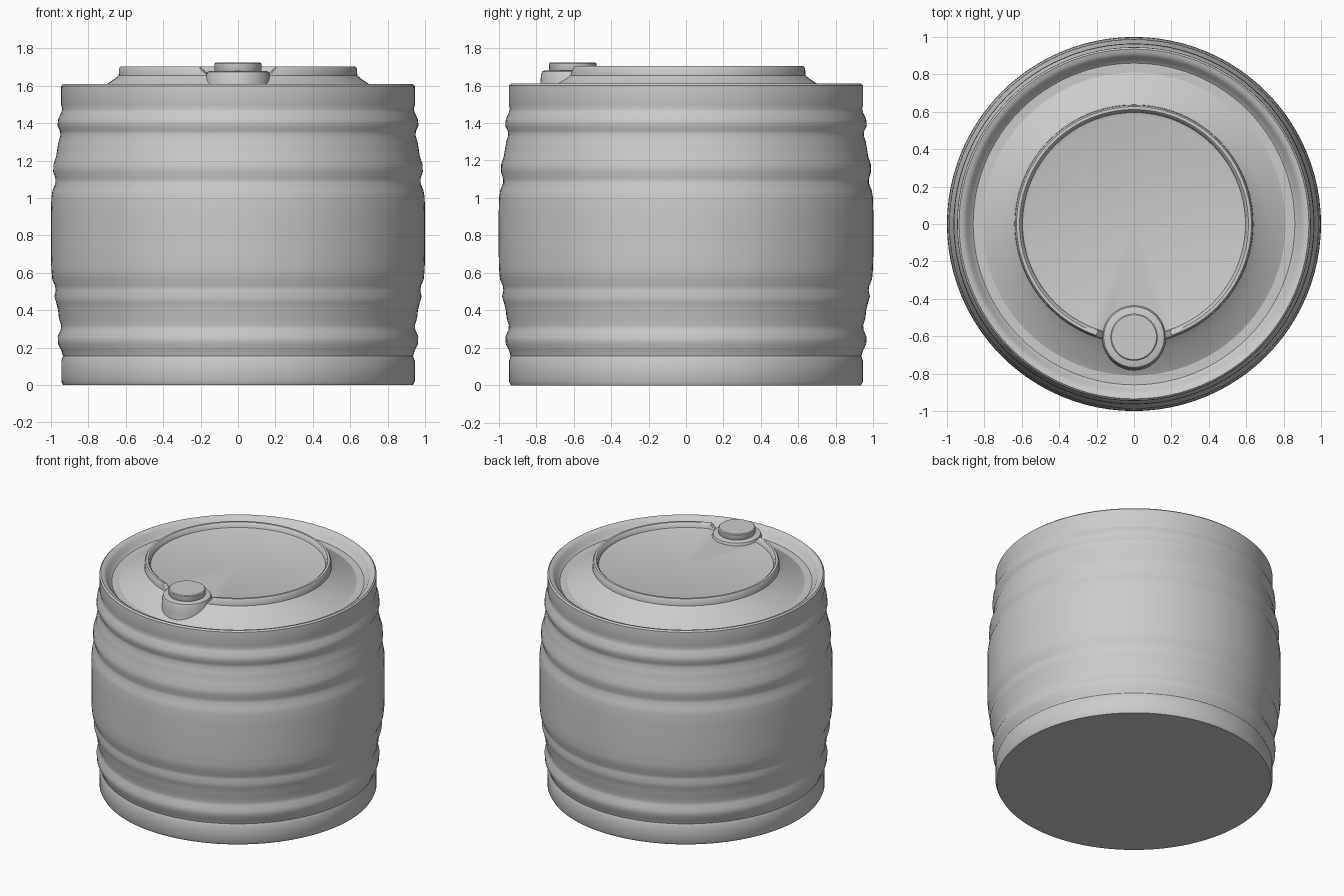
import bpy, bmesh, math

cube = bpy.data.objects.get("Cube")
if cube:
    bpy.data.objects.remove(cube, do_unlink=True)

grey = bpy.data.materials.new("plain grey")
grey.use_nodes = True
grey.diffuse_color = (0.6, 0.6, 0.6, 1)
grey.node_tree.nodes["Principled BSDF"].inputs["Base Color"].default_value = (0.6, 0.6, 0.6, 1)

SPOUT_Y = -0.605


def lathe(name, profile, segments, center_y=0.0, adjust=None, angle=35):
    """Spin an (r, z) profile around a vertical axis; r = 0 ends become poles."""
    bm = bmesh.new()
    rings = []
    for r, z in profile:
        if r == 0:
            rings.append([bm.verts.new((0, center_y, z))] * segments)
            continue
        ring = []
        for i in range(segments):
            a = 2 * math.pi * i / segments
            x, y = r * math.cos(a), r * math.sin(a) + center_y
            ring.append(bm.verts.new((x, y, adjust(x, y, z) if adjust else z)))
        rings.append(ring)
    for low, high in zip(rings, rings[1:]):
        for i in range(segments):
            j = (i + 1) % segments
            corners = list(dict.fromkeys([low[i], low[j], high[j], high[i]]))
            bm.faces.new(corners)
    bmesh.ops.recalc_face_normals(bm, faces=bm.faces)
    mesh = bpy.data.meshes.new(name)
    bm.to_mesh(mesh)
    bm.free()
    obj = bpy.data.objects.new(name, mesh)
    bpy.context.collection.objects.link(obj)
    mesh.materials.append(grey)
    bpy.ops.object.select_all(action='DESELECT')
    obj.select_set(True)
    bpy.context.view_layer.objects.active = obj
    bpy.ops.object.shade_smooth_by_angle(angle=math.radians(angle))
    return obj


# Ribbed barrel wall with its base and rounded top rim
wall = [
    (0, 0), (0.935, 0), (0.945, 0.02), (0.945, 0.13), (0.936, 0.155), (0.945, 0.185),
    (0.962, 0.22), (0.964, 0.26), (0.948, 0.295), (0.946, 0.32), (0.958, 0.36),
    (0.962, 0.40), (0.972, 0.44), (0.982, 0.475), (0.975, 0.505), (0.978, 0.53),
    (0.993, 0.565), (0.998, 0.62), (1.0, 0.70), (1.0, 0.92), (0.998, 1.0),
    (0.992, 1.04), (0.976, 1.08), (0.977, 1.105), (0.988, 1.14), (0.987, 1.18),
    (0.972, 1.225), (0.965, 1.27), (0.960, 1.30), (0.949, 1.335), (0.952, 1.36),
    (0.965, 1.385), (0.962, 1.42), (0.946, 1.455), (0.940, 1.475), (0.946, 1.50),
    (0.946, 1.58), (0.945, 1.60), (0.935, 1.61), (0.915, 1.605), (0.895, 1.59),
    (0.88, 1.56), (0.86, 1.545), (0.81, 1.545),
]
lathe("barrel_wall", wall, 96)


# Sloped lid with a raised bead, lowered where the spout interrupts it
def notch(x, y, z):
    d = math.hypot(x, y - SPOUT_Y)
    if d < 0.2:
        return min(z, 1.655 + max(0, d - 0.165) * 1.3)
    return z


lid = [
    (0.81, 1.545), (0.78, 1.56), (0.70, 1.61), (0.655, 1.64), (0.638, 1.655),
    (0.636, 1.692), (0.628, 1.704), (0.612, 1.704), (0.602, 1.695), (0.596, 1.67),
    (0.58, 1.665), (0, 1.665),
]
lathe("lid", lid, 96, adjust=notch)

# Spout collar around the filler opening
collar = [(0.18, 1.54), (0.172, 1.60), (0.17, 1.655), (0.162, 1.675), (0.15, 1.68), (0, 1.68)]
lathe("spout_collar", collar, 48, SPOUT_Y)

# Round screw cap
cap = [(0, 1.67), (0.118, 1.67), (0.126, 1.685), (0.126, 1.718), (0.12, 1.724), (0, 1.724)]
lathe("spout_cap", cap, 48, SPOUT_Y)
